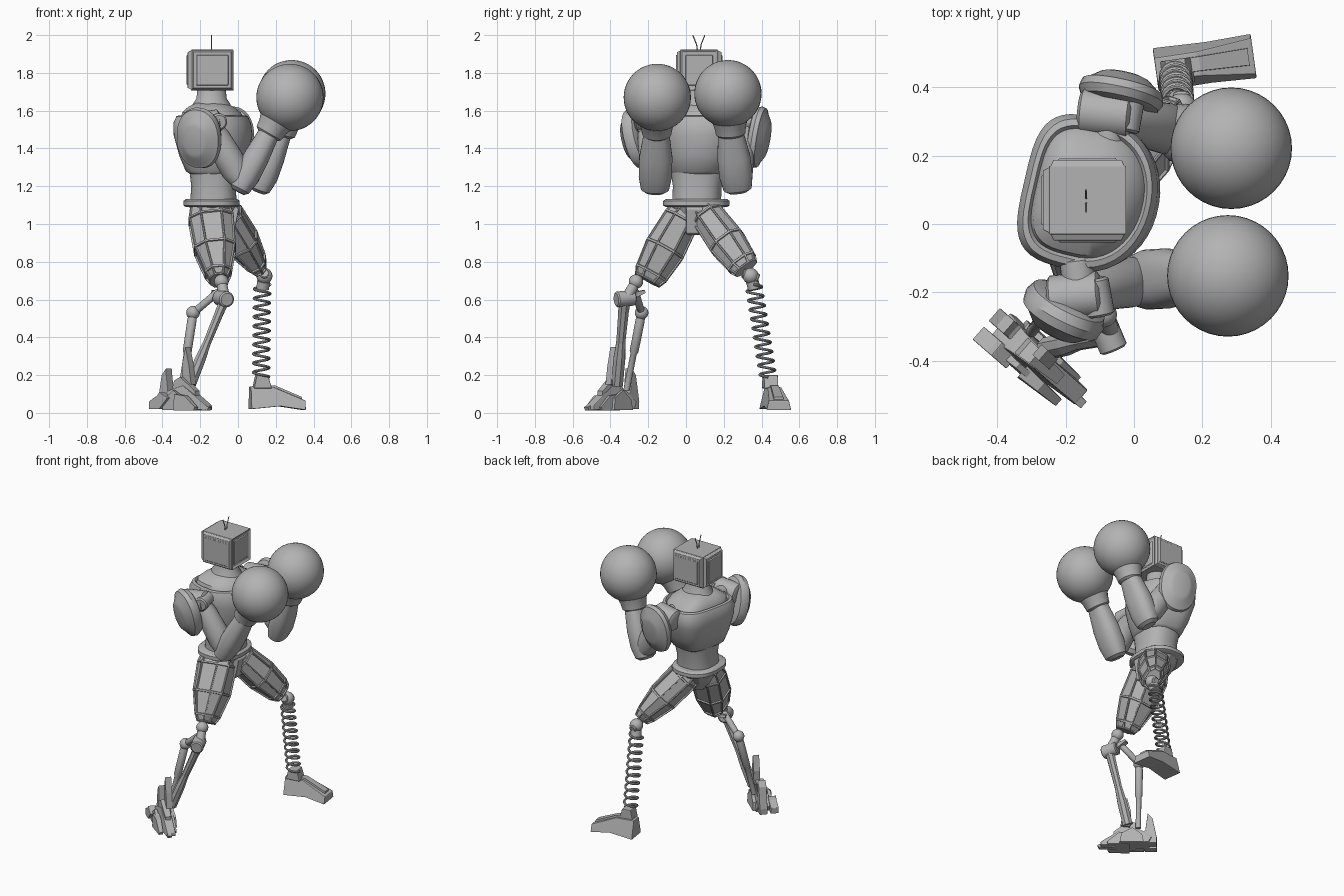
import bpy, bmesh, math
from mathutils import Vector, Matrix

if "Cube" in bpy.data.objects:
    bpy.data.objects.remove(bpy.data.objects["Cube"])

grey = bpy.data.materials.new("machine_grey")
grey.use_nodes = True
GREY = (0.45, 0.45, 0.45, 1)
grey.diffuse_color = GREY
grey.node_tree.nodes["Principled BSDF"].inputs["Base Color"].default_value = GREY
smooth_parts = []


def finish(name, bm, smooth=False, bevel=0):
    bmesh.ops.recalc_face_normals(bm, faces=bm.faces)
    mesh = bpy.data.meshes.new(name)
    bm.to_mesh(mesh)
    bm.free()
    obj = bpy.data.objects.new(name, mesh)
    bpy.context.collection.objects.link(obj)
    mesh.materials.append(grey)
    if bevel:
        mod = obj.modifiers.new("edge", "BEVEL")
        mod.width, mod.segments = bevel, 2
    if smooth:
        smooth_parts.append(obj)
    return obj


def loft(name, sections, n=28, power=2, back=None, smooth=True, panels=0):
    """Skin superellipse sections (centre, u, v, ru, rv); back is the power on the -u half."""
    bm = bmesh.new()
    rings = []
    for c, u, v, ru, rv in sections:
        ring = []
        for i in range(n):
            a = math.tau * (i + 0.5) / n
            e = 2 / (back if back and math.cos(a) < 0 else power)
            x, y = (math.copysign(abs(w) ** e, w) for w in (math.cos(a), math.sin(a)))
            ring.append(bm.verts.new(c + u * x * ru + v * y * rv))
        rings.append(ring)
    sides = [bm.faces.new((p[i], p[(i + 1) % n], q[(i + 1) % n], q[i]))
             for p, q in zip(rings, rings[1:]) for i in range(n)]
    bm.faces.new(rings[0])
    bm.faces.new(rings[-1])
    bmesh.ops.recalc_face_normals(bm, faces=bm.faces)
    if panels:
        bmesh.ops.inset_individual(bm, faces=sides, thickness=panels)
        bmesh.ops.inset_individual(bm, faces=sides, thickness=panels * .5, depth=-panels)
    return finish(name, bm, smooth)


def limb(name, a, b, profile, ref=(1, 0, 0), **kw):
    """Loft along a straight axis; profile rows are (t, ru, rv)."""
    a, b, u = Vector(a), Vector(b), Vector(ref)
    axis = (b - a).normalized()
    u = (u - axis * u.dot(axis)).normalized()
    v = axis.cross(u)
    return loft(name, [(a.lerp(b, t), u, v, ru, rv) for t, ru, rv in profile], **kw)


def upright(name, rows, yaw=0, **kw):
    """Loft horizontal sections; rows are (z, cx, cy, rx, ry)."""
    r = Matrix.Rotation(math.radians(yaw), 3, "Z")
    u, v = r @ Vector((1, 0, 0)), r @ Vector((0, 1, 0))
    return loft(name, [(Vector((x, y, z)), u, v, rx, ry) for z, x, y, rx, ry in rows], **kw)


def rod(name, a, b, r, n=20):
    return limb(name, a, b, [(0, r * .8, r * .8), (.06, r, r), (.94, r, r), (1, r * .8, r * .8)], ref=(.3, .5, .8), n=n)


def ball(name, c, r):
    bm = bmesh.new()
    bmesh.ops.create_uvsphere(bm, u_segments=40, v_segments=24, radius=r,
                              matrix=Matrix.Translation(c))
    return finish(name, bm, True)


def prism(name, profile, width, origin, yaw, offset=0, taper=0, nose=1, bevel=0):
    """Side profile (forward, z) given width, narrowing upward by taper and forward to nose."""
    bm = bmesh.new()
    top = max(z for f, z in profile)
    back, front = min(f for f, z in profile), max(f for f, z in profile)
    rot = Matrix.Rotation(math.radians(yaw), 3, "Z")
    sides = []
    for s in (-.5, .5):
        side = []
        for f, z in profile:
            w = width * (1 - taper * z / top) * (1 + (nose - 1) * (f - back) / (front - back))
            side.append(bm.verts.new(rot @ Vector((f, offset + s * w, z)) + Vector(origin)))
        sides.append(side)
    n = len(profile)
    for i in range(n):
        j = (i + 1) % n
        bm.faces.new((sides[0][i], sides[0][j], sides[1][j], sides[1][i]))
    bm.faces.new(sides[0])
    bm.faces.new(sides[1])
    return finish(name, bm, bevel=bevel)


def wire(name, points, r):
    cu = bpy.data.curves.new(name, "CURVE")
    cu.dimensions, cu.bevel_depth, cu.bevel_resolution = "3D", r, 2
    cu.use_fill_caps = True
    sp = cu.splines.new("POLY")
    sp.points.add(len(points) - 1)
    for p, q in zip(sp.points, points):
        p.co = (*q, 1)
    cu.materials.append(grey)
    obj = bpy.data.objects.new(name, cu)
    bpy.context.collection.objects.link(obj)
    bpy.ops.object.select_all(action="DESELECT")
    obj.select_set(True)
    bpy.context.view_layer.objects.active = obj
    bpy.ops.object.convert(target="MESH")
    smooth_parts.append(obj)


# Head: box with tapered raised side panels and a shallow framed screen
bm = bmesh.new()
bmesh.ops.create_cube(bm, matrix=Matrix.Translation((-.136, .07, 1.815)) @ Matrix.Diagonal((.225, .2, .215, 1)))
for f in [f for f in bm.faces if abs(f.normal.z) < .5]:
    screen = f.normal.x > .5
    bmesh.ops.inset_individual(bm, faces=[f], thickness=.006)
    bmesh.ops.inset_individual(bm, faces=[f], thickness=.012, depth=-.008 if screen else .018)
    bmesh.ops.inset_individual(bm, faces=[f], thickness=.02)
    bmesh.ops.inset_individual(bm, faces=[f], thickness=.005, depth=.006)
finish("head", bm, bevel=.007)
for side in (-1, 1):
    wire("antenna", [(-.14, .068 + side * w, z) for w, z in ((.006, 1.91), (.012, 1.95), (.032, 2.0))], .003)

# Torso
upright("neck", [(1.56, -.14, .07, .115, .105), (1.635, -.14, .07, .1, .088), (1.665, -.14, .07, .08, .07),
                 (1.73, -.14, .07, .075, .067)])
upright("chest", [(1.265, -.125, .06, .12, .14), (1.28, -.125, .065, .14, .16), (1.36, -.125, .075, .172, .19),
                  (1.47, -.125, .085, .2, .22), (1.535, -.13, .085, .196, .226), (1.57, -.13, .085, .18, .213),
                  (1.575, -.13, .085, .166, .195), (1.563, -.13, .085, .158, .186), (1.59, -.135, .08, .148, .172),
                  (1.62, -.14, .075, .115, .125), (1.64, -.14, .07, .08, .08)],
        yaw=-13, power=2.1, back=3.6, n=44)
upright("abdomen", [(1.1, -.13, .055, .125, .13), (1.2, -.13, .06, .118, .13), (1.3, -.13, .065, .13, .15)], power=2.4)
upright("belt", [(1.09, -.14, .055, .138, .163), (1.098, -.14, .055, .15, .177), (1.122, -.14, .055, .15, .177),
                 (1.132, -.14, .055, .136, .163)], power=2.4)
upright("pelvis", [(.945, -.12, .045, .05, .04), (1.0, -.125, .045, .09, .07), (1.1, -.135, .055, .135, .155)],
        n=10, smooth=False)
prism("crotch_plate", [(.0, 1.1), (.025, 1.08), (.0, .95), (-.06, .94), (-.06, 1.1)], .09, (-.02, .045, 0), 0, bevel=.006)

# Arms: shoulder, elbow, wrist, glove, then inner and outer points of the shoulder plate
arms = {
    "right": [(-.15, -.2, 1.53), (.01, -.165, 1.24), (.175, -.155, 1.5), (.275, -.152, 1.67),
              (-.185, -.215, 1.465), (-.235, -.315, 1.44)],
    "left": [(-.06, .31, 1.53), (.12, .275, 1.24), (.235, .235, 1.5), (.285, .222, 1.69),
             (-.045, .345, 1.465), (-.025, .435, 1.45)],
}
for side, (sh, el, wr, gl, p0, p1) in arms.items():
    s = 1 if side == "left" else -1
    sh = Vector(sh)
    rod(side + "_shoulder_axle", sh - Vector((.02, s * .1, 0)), sh + Vector((0, s * .05, 0)), .05)
    rod(side + "_shoulder_barrel", sh - Vector((.1, s * -.02, .01)), sh + Vector((.055, s * .005, .01)), .068, n=28)
    rod(side + "_shoulder_hinge", sh + Vector((.03, -s * .04, .02)), sh + Vector((.05, s * .07, .01)), .045)
    limb(side + "_upper_arm", sh, el, [(0, .05, .05), (.25, .068, .065), (.6, .075, .07), (.85, .075, .075), (1, .06, .07)])
    limb(side + "_elbow_guard", Vector(el) + Vector((-.01, 0, -.07)), wr,
         [(0, .035, .05), (.05, .055, .075), (.25, .07, .088), (.55, .068, .088), (.8, .06, .075), (1, .055, .065)],
         power=2.4)
    limb(side + "_cuff", wr, gl, [(-.18, .06, .065), (-.12, .075, .078), (.1, .082, .085), (.4, .105, .105), (.6, .12, .12)])
    ball(side + "_glove", gl, .178)
    limb(side + "_shoulder_plate", p0, p1, [(0, .085, .13), (.1, .115, .152), (.35, .127, .165), (.6, .122, .158),
                                            (.66, .108, .142), (.93, .075, .1), (1, .055, .075)], power=2.2)

# Thighs: faceted armour with long sunken panels
shape = [(-.05, .11, .08), (.12, .128, .105), (.55, .118, .118), (.9, .075, .098), (1, .052, .078)]
limb("right_thigh", (-.148, -.0, 1.07), (-.1, -.205, .7), shape, n=8, smooth=False, panels=.008, power=2.4)
limb("left_thigh", (-.09, .095, 1.07), (.118, .318, .765), [(t, a * .8, b * .9) for t, a, b in shape],
     n=8, smooth=False, panels=.008, power=2.4)

# Left shin: ball knee and coil spring
ball("left_knee", (.14, .342, .725), .042)
rod("left_knee_pin", (.14, .3, .74), (.14, .385, .71), .026)
rod("spring_cap", (.136, .35, .7), (.13, .362, .655), .034)
top, bottom, turns, steps = Vector((.128, .358, .68)), Vector((.122, .435, .19)), 10, 20
coil = []
for i in range(turns * steps + 1):
    a = math.tau * i / steps
    coil.append(top.lerp(bottom, i / (turns * steps)) + Vector((math.cos(a), math.sin(a), 0)) * .042)
wire("shin_spring", coil, .0075)

# Left foot
at = (.207, .472, 0)
prism("left_foot", [(-.145, .02), (-.145, .14), (-.02, .135), (.145, .065), (.145, .015), (.01, .035)],
      .14, at, 8, taper=.5, bevel=.004)
prism("left_foot_ridge", [(-.06, .12), (-.06, .146), (-.015, .146), (.13, .084), (.13, .06)], .06, at, 8, taper=.3)
prism("left_ankle", [(-.13, .13), (-.115, .2), (-.055, .2), (-.035, .13)], .075, at, 8, offset=-.015, bevel=.004)

# Right shin: knee hinge, main strut and piston
ball("right_knee", (-.088, -.265, .695), .038)
rod("right_knee_link", (-.09, -.26, .7), (-.07, -.315, .61), .028)
rod("right_knee_hinge", (-.098, -.275, .61), (-.058, -.37, .6), .042)
limb("main_strut", (-.07, -.325, .6), (-.255, -.365, .15), [(0, .03, .035), (.15, .025, .03), (.5, .022, .026),
                                                         (.7, .03, .034), (1, .034, .034)], n=8, smooth=False)
prism("piston_bracket", [(-.03, .6), (-.03, .63), (.07, .65), (.075, .635), (.0, .6)], .035, (-.1, -.29, 0), 110)
rod("piston_link", (-.1, -.27, .645), (-.235, -.235, .53), .02)
ball("piston_joint", (-.238, -.235, .53), .036)
limb("piston", (-.238, -.235, .53), (-.3, -.315, .12), [(0, .02, .02), (.1, .025, .025), (.5, .024, .024),
                                                       (.53, .017, .017), (1, .017, .017)], n=16)

# Right foot: layered angular plates, pointed split toes and heel spurs
at, yaw = (-.29, -.39, 0), -41
prism("right_foot", [(-.12, .02), (-.14, .06), (-.07, .12), (.02, .145), (.09, .1), (.18, .04), (.18, .015)],
      .12, at, yaw, taper=.4, nose=.5, bevel=.004)
prism("right_instep", [(-.06, .1), (-.04, .17), (.0, .19), (.04, .16), (.1, .115), (.1, .08)], .06, at, yaw, nose=.6)
prism("right_shin_guard", [(-.005, .14), (-.01, .25), (.015, .35), (.04, .25), (.055, .15)], .04, at, yaw, offset=.02)
for s in (-1, 0, 1):
    reach = .2 - .06 * abs(s)
    prism("right_toe", [(.0, .012), (.0, .1), (.07, .09), (reach, .03), (reach - .01, .012)],
          .05, at, yaw, offset=s * .043 - .012, taper=.2, nose=.55)
for s, height in ((-1, .09), (1, .235)):
    prism("right_heel_spur", [(-.1, .02), (-.17, .02), (-.172, .06), (-.145, height * .85), (-.115, height), (-.1, .11), (-.04, .08)],
          .05, at, yaw, offset=s * .036 - .02, bevel=.003)
    prism("right_side_plate", [(-.09, .015), (-.08, .07), (-.02, .12), (.05, .08), (.06, .015)], .03, at, yaw,
          offset=s * .052, taper=.4)

# Smooth shading on rounded parts
bpy.ops.object.select_all(action="DESELECT")
for obj in smooth_parts:
    obj.select_set(True)
bpy.context.view_layer.objects.active = smooth_parts[0]
bpy.ops.object.shade_smooth_by_angle(angle=math.radians(35))
